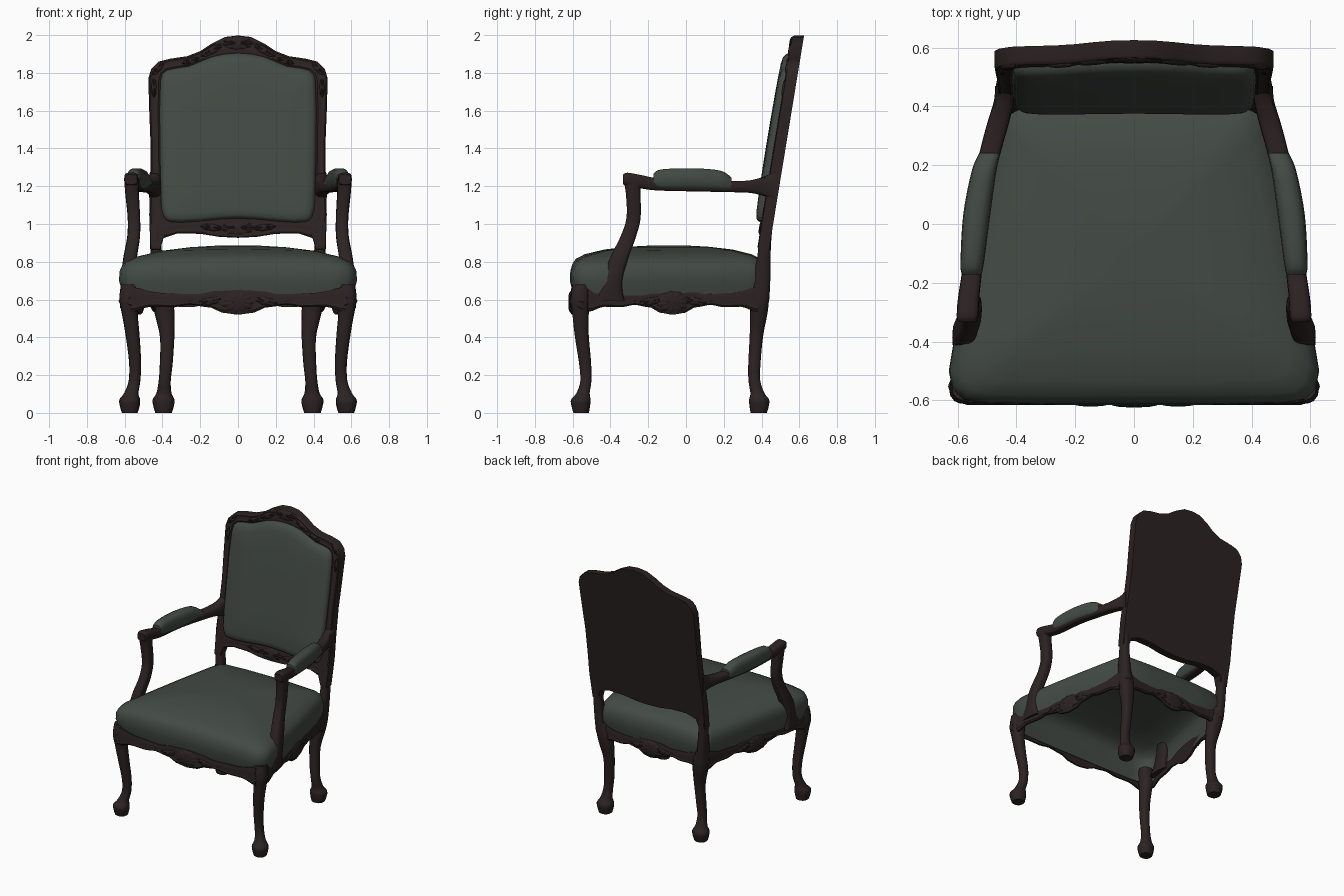
import bpy, bmesh, math
from mathutils import Vector


def material(name, rgb):
    m = bpy.data.materials.new(name)
    m.diffuse_color = (*rgb, 1)
    return m


WOOD = material("dark wood", (0.0255, 0.016, 0.016))
FABRIC = material("green fabric", (0.056, 0.069, 0.058))


def skin(name, rings, mat, mirror=False, angle=40):
    """Closed mesh bridged through equal-length rings, capped at both ends."""
    bm = bmesh.new()
    vs = [[bm.verts.new(p) for p in r] for r in rings]
    n = len(vs[0])
    for a, b in zip(vs, vs[1:]):
        for i in range(n):
            j = (i + 1) % n
            bm.faces.new((a[i], a[j], b[j], b[i]))
    bm.faces.new(vs[0])
    bm.faces.new(vs[-1])
    bmesh.ops.recalc_face_normals(bm, faces=bm.faces)
    me = bpy.data.meshes.new(name)
    bm.to_mesh(me)
    bm.free()
    for p in me.polygons:
        p.use_smooth = True
    me.set_sharp_from_angle(angle=math.radians(angle))
    me.materials.append(mat)
    ob = bpy.data.objects.new(name, me)
    bpy.context.collection.objects.link(ob)
    if mirror:
        ob.modifiers.new("Mirror", 'MIRROR').use_mirror_merge = False
    return ob


def spline(pts, steps=4):
    """Catmull-Rom through tuples of any size."""
    p = [pts[0]] + list(pts) + [pts[-1]]
    out = []
    for i in range(1, len(p) - 2):
        for s in range(steps):
            t = s / steps
            out.append([0.5 * (2*b + (c-a)*t + (2*a-5*b+4*c-d)*t*t + (3*b-a-3*c+d)*t**3)
                        for a, b, c, d in zip(p[i-1], p[i], p[i+1], p[i+2])])
    return out + [list(pts[-1])]


def loft(name, stations, mat, axis='Z', square=0.75, n=14):
    """Mirrored limb: stations are x, y, z, half width, half depth."""
    rings = []
    for x, y, z, a, b in spline(stations):
        ring = []
        for i in range(n):
            c, s = math.cos(2*math.pi*i/n), math.sin(2*math.pi*i/n)
            u = a * math.copysign(abs(c)**square, c)
            v = b * math.copysign(abs(s)**square, s)
            ring.append((x+u, y+v, z) if axis == 'Z' else (x+u, y, z+v))
        rings.append(ring)
    return skin(name, rings, mat, True)


def interp(table, u):
    for (a, va), (b, vb) in zip(table, table[1:]):
        if u <= b:
            t = (u-a)/(b-a)
            return va + (vb-va)*(0.5-0.5*math.cos(math.pi*t))
    return table[-1][1]


def shell(name, c, normal, w, h, d, lobes=9, rot=0.0, mirror=False):
    """Carved, ribbed ornament lying against a surface."""
    n = Vector(normal).normalized()
    right = Vector((0, 0, 1)).cross(n).normalized()
    up = n.cross(right)
    rings, seg = [], lobes*4
    for rr in (1, 0.85, 0.6, 0.3, 0.05):
        ring = []
        for i in range(seg):
            t = 2*math.pi*i/seg
            k = math.cos(lobes*t)
            px, pz = w*rr*(1+.06*k)*math.cos(t), h*rr*(1+.06*k)*math.sin(t)
            q = d*math.sqrt(1-rr*rr)*(1+.2*k*rr)
            ring.append(Vector(c) + right*(px*math.cos(rot)-pz*math.sin(rot))
                        + up*(px*math.sin(rot)+pz*math.cos(rot)) + n*q)
        rings.append(ring)
    return skin(name, rings, WOOD, mirror)


def both(half):
    """Half outline that starts and ends on x = 0, made whole."""
    return list(half) + [(-x, y) for x, y in half[-2:0:-1]]


# Seat cushion: tapered plan, domed top, hollow underneath
plan = both([(0, -.615), (.25, -.615), (.5, -.61), (.58, -.598), (.618, -.56), (.63, -.5),
             (.61, -.38), (.535, 0), (.46, .34), (.44, .4), (.39, .42), (.2, .425), (0, .425)])
seat_rings = [[(x*s, -.09+(y+.09)*s, z-max(0, min(1, (z-.76)*20))*.045*x*x*s*s) for x, y in plan]
              for s, z in
              [(.1, .87), (.4, .862), (.65, .845), (.84, .82), (.92, .79), (.955, .75), (.965, .7),
               (.955, .65), (.945, .578), (.953, .578), (.975, .645), (1, .7), (.995, .75), (.975, .788),
               (.94, .815), (.85, .84), (.65, .865), (.4, .88), (.15, .887)]]
skin("seat_cushion", seat_rings, FABRIC, angle=60)

# Scalloped seat rails
LOW = [(0, .52), (.12, .528), (.28, .56), (.45, .572), (.6, .56), (.8, .562), (1, .535)]
TOP = [(0, .65), (.2, .645), (.4, .628), (.7, .635), (1, .665)]


def rail(name, p0, p1, mirror=False):
    a, b = Vector((*p0, 0)), Vector((*p1, 0))
    out = (b-a).normalized().cross(Vector((0, 0, 1)))
    rings = []
    for i in range(41):
        t = i/40
        zb, zt = interp(LOW, abs(2*t-1)), interp(TOP, abs(2*t-1))
        p = a.lerp(b, t)
        rings.append([p + out*o + Vector((0, 0, zb+(zt-zb)*f)) for o, f in
                      [(-.014, 0), (0, 0), (.008, .12), (.003, .3), (.009, .65), (0, 1), (-.014, 1)]])
    skin(name, rings, WOOD, mirror)
    shell(name + "_carving", a.lerp(b, .5)+out*.002+Vector((0, 0, .587)), out, .085, .058, .015, 11, 0, mirror)
    for s in (-1, 1):
        shell(name + "_leaf", a.lerp(b, .5+s*.13)+out*.002+Vector((0, 0, .592)), out,
              .065, .022, .012, 7, -s*.2, mirror)


rail("front_rail", (-.57, -.606), (.57, -.606))
rail("side_rail", (.612, -.52), (.448, .38), True)
rail("back_rail", (.4, .415), (-.4, .415))

# Cabriole legs with carved knees
loft("front_leg", [(.572, -.555, .68, .048, .045), (.576, -.56, .6, .052, .052), (.572, -.558, .52, .042, .044),
                   (.558, -.552, .41, .037, .038), (.545, -.535, .27, .032, .033), (.548, -.53, .17, .031, .03),
                   (.565, -.545, .105, .038, .036), (.573, -.557, .07, .055, .053),
                   (.573, -.557, .035, .052, .05), (.573, -.555, 0, .042, .042)], WOOD, square=.85)
loft("back_leg", [(.412, .39, .68, .04, .045), (.4, .388, .6, .055, .052), (.388, .385, .52, .052, .046),
                  (.375, .372, .4, .038, .036), (.38, .362, .26, .034, .033), (.388, .362, .17, .032, .032),
                  (.392, .378, .105, .04, .038), (.394, .387, .07, .058, .054),
                  (.394, .387, .035, .054, .052), (.394, .385, 0, .044, .044)], WOOD, square=.85)
shell("front_knee_carving", (.59, -.574, .592), (.7, -.7, 0), .05, .06, .024, 9, 0, True)
shell("back_knee_carving", (.415, .4, .6), (.7, .7, 0), .042, .06, .024, 9, 0, True)

# Rear posts joining legs to the back
loft("back_post", [(.41, .392, .6, .042, .05), (.423, .4, .7, .034, .047), (.432, .412, .82, .031, .036),
                   (.437, .423, .95, .029, .032), (.44, .452, 1.12, .024, .026)], WOOD)

# Arm supports, arms and arm pads
loft("arm_support", [(.577, -.41, .595, .034, .085), (.58, -.395, .66, .037, .058), (.58, -.378, .74, .037, .05),
                     (.57, -.35, .83, .036, .049), (.553, -.307, .93, .034, .042),
                     (.551, -.278, 1.03, .033, .038), (.56, -.279, 1.15, .036, .039),
                     (.564, -.285, 1.225, .038, .044)], WOOD, square=.6)
loft("arm", [(.566, -.333, 1.236, .032, .026), (.566, -.31, 1.236, .037, .036), (.561, -.24, 1.224, .036, .036),
             (.55, -.15, 1.21, .034, .033), (.533, .05, 1.2, .034, .028), (.49, .24, 1.198, .036, .03),
             (.463, .34, 1.198, .037, .034), (.442, .42, 1.2, .034, .055), (.442, .47, 1.2, .031, .085)],
     WOOD, 'Y', .55)
loft("arm_pad", [(.552, -.172, 1.232, .034, .036), (.55, -.13, 1.236, .04, .054), (.535, .03, 1.238, .046, .058),
                 (.51, .18, 1.23, .042, .054), (.49, .242, 1.21, .036, .036)], FABRIC, 'Y')

# Raked back: outlines as x, z pairs
outer = both([(0, 1.998), (.07, 1.99), (.14, 1.955), (.2, 1.915), (.27, 1.888), (.36, 1.875), (.42, 1.86),
              (.46, 1.82), (.475, 1.77), (.47, 1.6), (.462, 1.4), (.465, 1.2), (.47, 1.05), (.464, .86),
              (.414, .86), (.395, .925), (.32, .95), (.2, .948), (.1, .932), (0, .927)])
inner = both([(0, 1.905), (.07, 1.9), (.14, 1.885), (.2, 1.86), (.26, 1.835), (.33, 1.825), (.375, 1.815),
              (.4, 1.795), (.41, 1.76), (.415, 1.6), (.413, 1.4), (.41, 1.2), (.405, 1.08), (.393, 1.04),
              (.38, 1.02), (.36, 1.012), (.3, 1.008), (.2, 1.015), (.1, 1.025), (0, 1.03)])


def rake(z):
    return .39 + .164*(z-.9)


frame_rings = []
for t, d in [(0, .015), (0, -.004), (.15, -.009), (.4, -.005), (.7, -.004), (.85, -.008), (.96, -.004),
             (1, .006), (1, .055)]:
    frame_rings.append([(a+(c-a)*t, rake(b+(e-b)*t)+d, b+(e-b)*t) for (a, b), (c, e) in zip(inner, outer)])
skin("back_frame", frame_rings, WOOD)

pad_rings = [[(x*s, rake(1.43+(z-1.43)*s)+d, 1.43+(z-1.43)*s) for x, z in inner] for s, d in
             [(1, .01), (1, -.01), (.985, -.026), (.955, -.037), (.88, -.044), (.6, -.048), (.2, -.05)]]
skin("back_cushion", pad_rings, FABRIC, angle=60)

# Carvings on the back frame: x, z, half width, half height, lobes, rotation
for x, z, w, h, lobes, rot in [(0, 1.957, .08, .036, 11, 0), (.14, 1.918, .065, .02, 7, -.5),
                               (.25, 1.862, .05, .016, 7, -.3), (.425, 1.825, .045, .02, 7, -.85),
                               (.445, 1.72, .05, .014, 7, -1.57), (0, .98, .085, .04, 11, 0),
                               (.14, .982, .06, .018, 7, .1)]:
    shell("back_carving", (x, rake(z)-.003, z), (0, -1, .164), w, h, .013, lobes, rot, x > 0)
